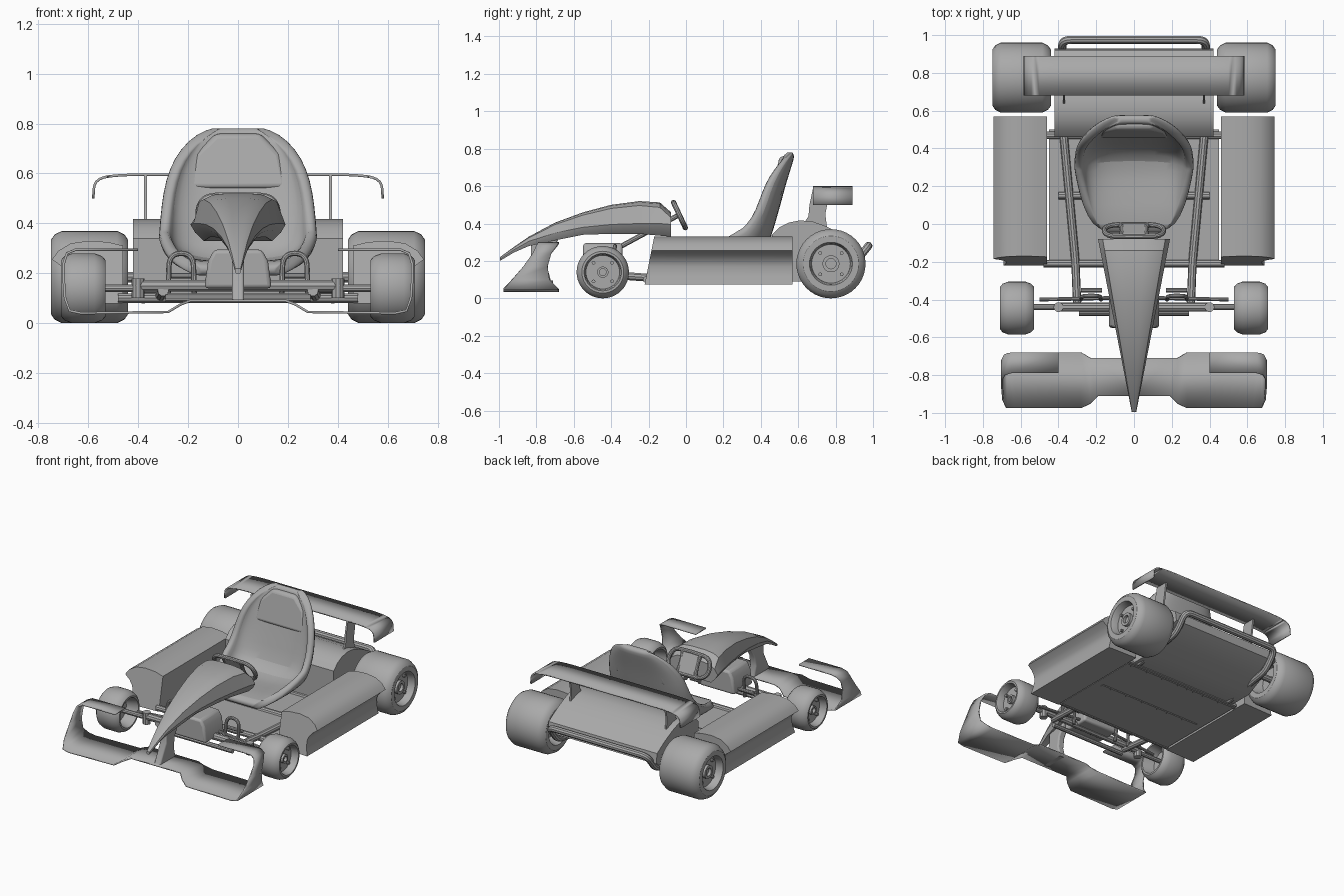
import bpy, bmesh
from math import sin, cos, pi
from mathutils import Vector

cube = bpy.data.objects.get("Cube")
if cube:
    bpy.data.objects.remove(cube, do_unlink=True)

grey = bpy.data.materials.new("plain grey")
grey.use_nodes = True
grey.diffuse_color = (.4, .4, .4, 1)
grey.node_tree.nodes["Principled BSDF"].inputs["Base Color"].default_value = (.4, .4, .4, 1)


def finish(ob, mirror=False, thick=0, subdivide=0, bevel=0):
    """Assign the colour, add modifiers and shade."""
    ob.data.materials.clear()
    ob.data.materials.append(grey)
    bpy.ops.object.select_all(action='DESELECT')
    ob.select_set(True)
    bpy.context.view_layer.objects.active = ob
    bpy.ops.object.shade_smooth_by_angle()
    if mirror:
        mod = ob.modifiers.new("Mirror", 'MIRROR')
        mod.use_clip = True
    if thick:
        mod = ob.modifiers.new("Solidify", 'SOLIDIFY')
        mod.thickness = thick
        mod.offset = 0
    if bevel:
        mod = ob.modifiers.new("Bevel", 'BEVEL')
        mod.width = bevel
        mod.segments = 3
    if subdivide:
        mod = ob.modifiers.new("Subdivision", 'SUBSURF')
        mod.levels = mod.render_levels = subdivide
        for poly in ob.data.polygons:
            poly.use_smooth = True
    return ob


def loft(name, rings, closed=True, **options):
    """Skin a list of equal rings; closed rings get end caps."""
    bm = bmesh.new()
    rows = [[bm.verts.new(p) for p in ring] for ring in rings]
    count = len(rows[0])
    for a, b in zip(rows, rows[1:]):
        for i in range(count if closed else count - 1):
            j = (i + 1) % count
            bm.faces.new((a[i], a[j], b[j], b[i]))
    if closed:
        bm.faces.new(rows[0])
        bm.faces.new(rows[-1])
    bmesh.ops.recalc_face_normals(bm, faces=bm.faces)
    mesh = bpy.data.meshes.new(name)
    bm.to_mesh(mesh)
    bm.free()
    ob = bpy.data.objects.new(name, mesh)
    bpy.context.collection.objects.link(ob)
    return finish(ob, **options)


def rounded(points, radius, steps=5):
    """Replace inner corners of a path with arcs."""
    pts = [Vector(p) for p in points]
    path = [pts[0]]
    for a, b, c in zip(pts, pts[1:], pts[2:]):
        p = b + (a - b).normalized() * min(radius, (a - b).length / 2)
        q = b + (c - b).normalized() * min(radius, (c - b).length / 2)
        for k in range(steps + 1):
            t = k / steps
            path.append(p * (1 - t) ** 2 + b * 2 * t * (1 - t) + q * t * t)
    return path + [pts[-1]]


def tube(name, points, r, corner=.05, cyclic=False, **options):
    curve = bpy.data.curves.new(name, 'CURVE')
    curve.dimensions = '3D'
    curve.bevel_depth = r
    curve.bevel_resolution = 3
    curve.use_fill_caps = True
    path = rounded(points, corner)
    spline = curve.splines.new('POLY')
    spline.points.add(len(path) - 1)
    for point, co in zip(spline.points, path):
        point.co = (*co, 1)
    spline.use_cyclic_u = cyclic
    ob = bpy.data.objects.new(name, curve)
    bpy.context.collection.objects.link(ob)
    bpy.ops.object.select_all(action='DESELECT')
    ob.select_set(True)
    bpy.context.view_layer.objects.active = ob
    bpy.ops.object.convert(target='MESH')
    return finish(bpy.context.object, **options)


def prism(name, outline, x0, x1, **options):
    """Extrude a (y, z) outline across x."""
    return loft(name, [[(x, y, z) for y, z in outline] for x in (x0, x1)], **options)


def box(name, x0, x1, y0, y1, z0, z1, **options):
    return prism(name, [(y0, z0), (y1, z0), (y1, z1), (y0, z1)], x0, x1, **options)


# Wheels with recessed rims, hubs and bolts
def wheel(name, x, y, width, r, rim, hub):
    profile = [(.08, hub), (.08, rim * .8), (0, rim), (0, r * .8), (.015, r * .92),
               (.045, r), (width - .045, r), (width - .015, r * .92), (width, r * .8),
               (width, rim), (width - .012, rim * .95), (width - .05, rim * .9),
               (width - .05, hub), (width - .03, hub), (width - .03, hub * .6), (width - .05, hub * .6)]
    loft(name, [[(x + dx, y + q * cos(k * pi / 20), r + q * sin(k * pi / 20)) for k in range(40)]
                for dx, q in profile], mirror=True)
    for k in range(4):
        a = pi / 4 + k * pi / 2
        by, bz = y + rim * .7 * cos(a), r + rim * .7 * sin(a)
        tube(name + "_bolt", [(x + width - .06, by, bz), (x + width - .035, by, bz)], .01, mirror=True)


wheel("front_wheel", .53, -.445, .18, .14, .1, .03)
wheel("rear_wheel", .44, .775, .31, .185, .115, .045)
tube("rear_axle", [(-.57, .775, .185), (.57, .775, .185)], .022)

# Floor and tubular frame
box("floor_pan", -.45, .45, -.2, .5, .085, .1)
tube("frame_rail", [(.3, -.46, .13), (.31, -.2, .11), (.375, .5, .11)], .022, mirror=True)
for y, half in ((-.21, .48), (.15, .4), (.47, .46)):
    tube("cross_tube", [(-half, y, .1), (half, y, .1)], .02)
tube("front_axle_beam", [(-.41, -.44, .15), (.41, -.44, .15)], .024)
tube("front_lower_bar", [(-.29, -.47, .1), (.29, -.47, .1)], .016)
tube("stub_axle", [(.38, -.44, .14), (.62, -.44, .14)], .016, mirror=True)
tube("kingpin", [(.4, -.44, .1), (.4, -.44, .18)], .026, mirror=True)
tube("tie_rod", [(.05, -.39, .17), (.5, -.4, .14)], .01, mirror=True)
tube("rear_bumper", [(-.38, .5, .1), (-.38, .88, .16), (-.38, .975, .28),
                     (.38, .975, .28), (.38, .88, .16), (.38, .5, .1)], .022)

# Side pods with a rounded shoulder and undercut flank
pod = [(.46, .08), (.46, .31), (.52, .325), (.6, .33), (.67, .32), (.72, .29),
       (.745, .255), (.71, .23), (.685, .2), (.675, .17), (.68, .12), (.69, .075)]
loft("side_pod", [[(x, y - lean * (.33 - z), z) for x, z in pod]
                  for y, lean in ((-.17, .2), (.57, 0))], mirror=True)

# Rear cowl
prism("rear_cowl", [(.46, .09), (.46, .34), (.5, .38), (.55, .405), (.61, .417), (.68, .41),
                    (.75, .385), (.84, .34), (.92, .29), (.93, .22), (.66, .09)], -.42, .42)

# Rear wing and its pylons
span = rounded([(0, 0, .595), (.47, 0, .595), (.575, 0, .58), (.58, 0, .5)], .09)
loft("rear_wing", [[(p.x, y, p.z) for y in (.68, .89)] for p in span],
     closed=False, mirror=True, thick=.01)
prism("wing_pylon", [(.63, .4), (.655, .44), (.66, .5), (.68, .593), (.77, .593), (.755, .5),
                     (.745, .45), (.755, .37)], .364, .376, mirror=True)

# Front wing: stepped blade, end plate and inward flap in one sheet
blade = [(0, .09, -.91, -.71), (.19, .09, -.91, -.71), (.23, .075, -.95, -.71),
         (.28, .045, -.975, -.68), (.63, .04, -.975, -.68), (.675, .05, -.975, -.685),
         (.693, .1, -.93, -.73), (.698, .17, -.87, -.74), (.698, .24, -.82, -.72),
         (.685, .28, -.8, -.69), (.65, .295, -.79, -.68), (.4, .295, -.79, -.68)]
loft("front_wing", [[(x, front, z), (x, back, z)] for x, z, front, back in blade],
     closed=False, mirror=True, thick=.01)
prism("nose_strut", [(-.9, .085), (-.83, .22), (-.83, .3), (-.68, .32), (-.73, .23),
                     (-.74, .16), (-.72, .085)], -.025, .025, bevel=.01)

# Nose cone
rings = []
for y, top, side, low in ((-.995, .22, .21, .2), (-.92, .275, .26, .245), (-.84, .33, .305, .28),
                          (-.7, .405, .35, .31), (-.55, .46, .38, .34), (-.4, .5, .395, .345),
                          (-.25, .52, .4, .345), (-.14, .513, .4, .335), (-.08, .46, .395, .33)):
    w = .012 + (y + .995) * .195
    half = [(.3 * w, top), (.65 * w, top - .04 * w), (.87 * w, top - .15 * w), (w, side),
            (.9 * w, (side + low) / 2), (.72 * w, low)]
    rings.append([(x, y, z) for x, z in half] + [(-x, y, z) for x, z in reversed(half)])
loft("nose_cone", rings)

# Pedal box, pedals and steering
loft("pedal_box", [[(-w, -.55, z), (w, -.55, z), (w, -.34, z), (-w, -.34, z)]
                   for w, z in ((.135, .14), (.12, .25), (.095, .295))], bevel=.015)
tube("pedal", [(.175, -.4, .12), (.18, -.38, .28), (.275, -.38, .28), (.28, -.4, .12)],
     .011, mirror=True)
tube("pedal_foot_bar", [(.17, -.35, .19), (.28, -.35, .19)], .012, mirror=True)
tube("steering_column", [(0, -.4, .25), (0, -.03, .45)], .014)


def on_wheel(x, up):
    return (x, -.035 - .42 * up, .445 + .9 * up)


tube("steering_rim", [on_wheel(*p) for p in ((0, .075), (.14, .07), (.165, -.02), (.12, -.075),
     (-.12, -.075), (-.165, -.02), (-.14, .07), (0, .075))], .014, cyclic=True)
tube("steering_spoke", [on_wheel(.07, .07), on_wheel(.06, 0), on_wheel(.07, -.07)], .013, mirror=True)
loft("steering_hub", [[(s * .06, on_wheel(0, u)[1] + d, on_wheel(0, u)[2])
                       for s, u in ((-1, -.07), (1, -.07), (1, .07), (-1, .07))] for d in (-.012, .012)],
     bevel=.005)

# Seat: bucket shell swept from the front lip up to the head
spine = [(-.04, .2, .15, 0), (-.01, .225, .21, .01), (.1, .225, .26, .05), (.24, .215, .29, .12),
         (.35, .225, .3, .16), (.42, .29, .3, .15), (.45, .4, .295, .1), (.48, .5, .285, .09),
         (.505, .6, .26, .08), (.53, .68, .215, .055), (.55, .745, .155, .025), (.56, .782, .08, 0)]
rings = []
for i, (y, z, w, depth) in enumerate(spine):
    before, after = spine[max(i - 1, 0)], spine[min(i + 1, len(spine) - 1)]
    along = Vector((0, after[0] - before[0], after[1] - before[1])).normalized()
    ring = []
    for k in range(-6, 7):
        a = k * pi / 12
        lift = depth * (1 - cos(a)) ** 1.4
        ring.append((w * sin(a), y - along.z * lift, z + along.y * lift))
    rings.append(ring)
loft("seat_shell", rings, closed=False, thick=.05, subdivide=1)
loft("seat_headrest", [[(x, y + d, z) for x, y, z in ((-.2, .485, .54), (.2, .485, .54),
     (.17, .52, .68), (.09, .535, .76), (-.09, .535, .76), (-.17, .52, .68))]
     for d in (-.035, .02)], bevel=.02)
